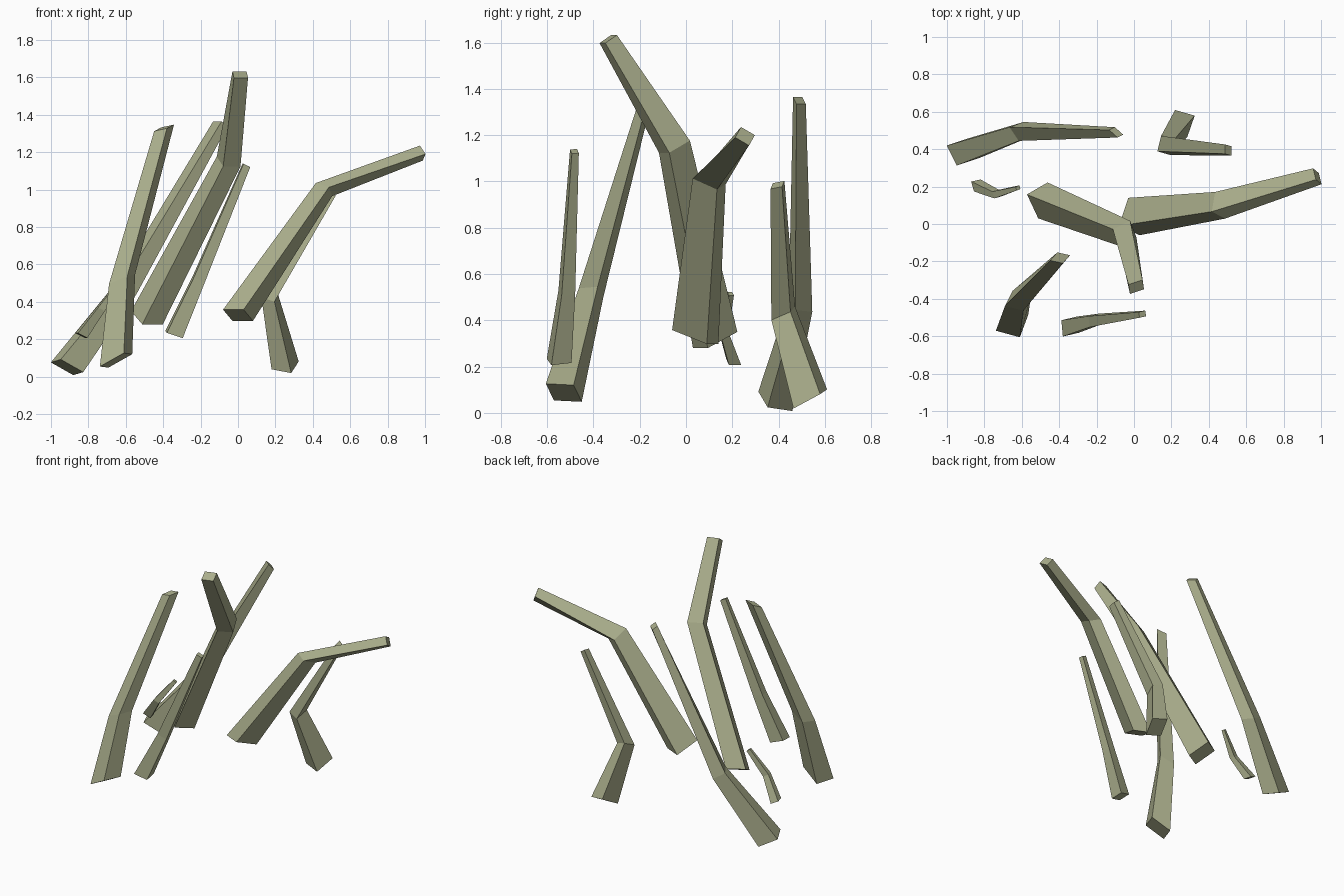
import bpy, bmesh
from mathutils import Vector

wood = bpy.data.materials.new("olive wood")
wood.diffuse_color = (0.40, 0.42, 0.26, 1)

# name: base, bend and tip centres, then the two cross-section edges at base and at tip
BRANCHES = {
    "tall_branch": ((-.487, .126, .315), (-.05, -.05, 1.15), (.012, -.336, 1.615),
                    (.11, .064, 0), (.06, -.128, -.07), (.075, .025, 0), (.008, -.05, -.035)),
    "leaning_branch": ((0, .04, .328), (.46, .10, 1.0), (.98, .255, 1.195),
                       (.11, -.05, 0), (.05, .15, -.06), (.03, -.025, -.045), (-.015, .06, -.035)),
    "back_left_branch": ((-.914, .386, .05), (-.603, .495, .465), (-.095, .49, 1.35),
                         (.053, -.107, .016), (.12, .04, -.068), (.045, -.04, 0), (.03, .015, -.03)),
    "back_right_branch": ((.252, .537, .06), (.17, .42, .43), (.505, .395, .985),
                          (.105, -.03, -.02), (.04, .115, .062), (.035, -.01, -.025), (0, .05, .01)),
    "small_twig": ((-.838, .206, .22), (-.735, .16, .36), (-.62, .193, .515),
                   (.05, .011, -.025), (.015, -.053, 0), (.02, .008, -.015), (.005, -.02, 0)),
    "front_left_branch": ((-.652, -.528, .087), (-.62, -.41, .52), (-.395, -.181, 1.33),
                          (.128, -.035, .072), (.045, .12, -.006), (.068, -.015, .015), (.038, .043, .02)),
    "front_twig": ((-.342, -.548, .225), (-.21, -.515, .52), (.045, -.482, 1.13),
                   (.085, .02, -.028), (.008, -.087, -.01), (.035, .008, -.018), (.005, -.03, -.003)),
}


def branch(name, base, bend, tip, u0, v0, u1, v1):
    """Bent, tapering four-sided stick with closed ends."""
    bm = bmesh.new()
    rings = []
    for centre, t in ((base, 0), (bend, .5), (tip, 1)):
        u = Vector(u0).lerp(Vector(u1), t) / 2
        v = Vector(v0).lerp(Vector(v1), t) / 2
        rings.append([bm.verts.new(Vector(centre) + a * u + b * v)
                      for a, b in ((-1, -1), (1, -1), (1, 1), (-1, 1))])
    for lower, upper in zip(rings, rings[1:]):
        for i in range(4):
            j = (i + 1) % 4
            bm.faces.new((lower[i], lower[j], upper[j], upper[i]))
    bm.faces.new(rings[0][::-1])
    bm.faces.new(rings[-1])
    bmesh.ops.recalc_face_normals(bm, faces=bm.faces)
    mesh = bpy.data.meshes.new(name)
    bm.to_mesh(mesh)
    bm.free()
    mesh.materials.append(wood)
    bpy.context.collection.objects.link(bpy.data.objects.new(name, mesh))


for name, shape in BRANCHES.items():
    branch(name, *shape)
